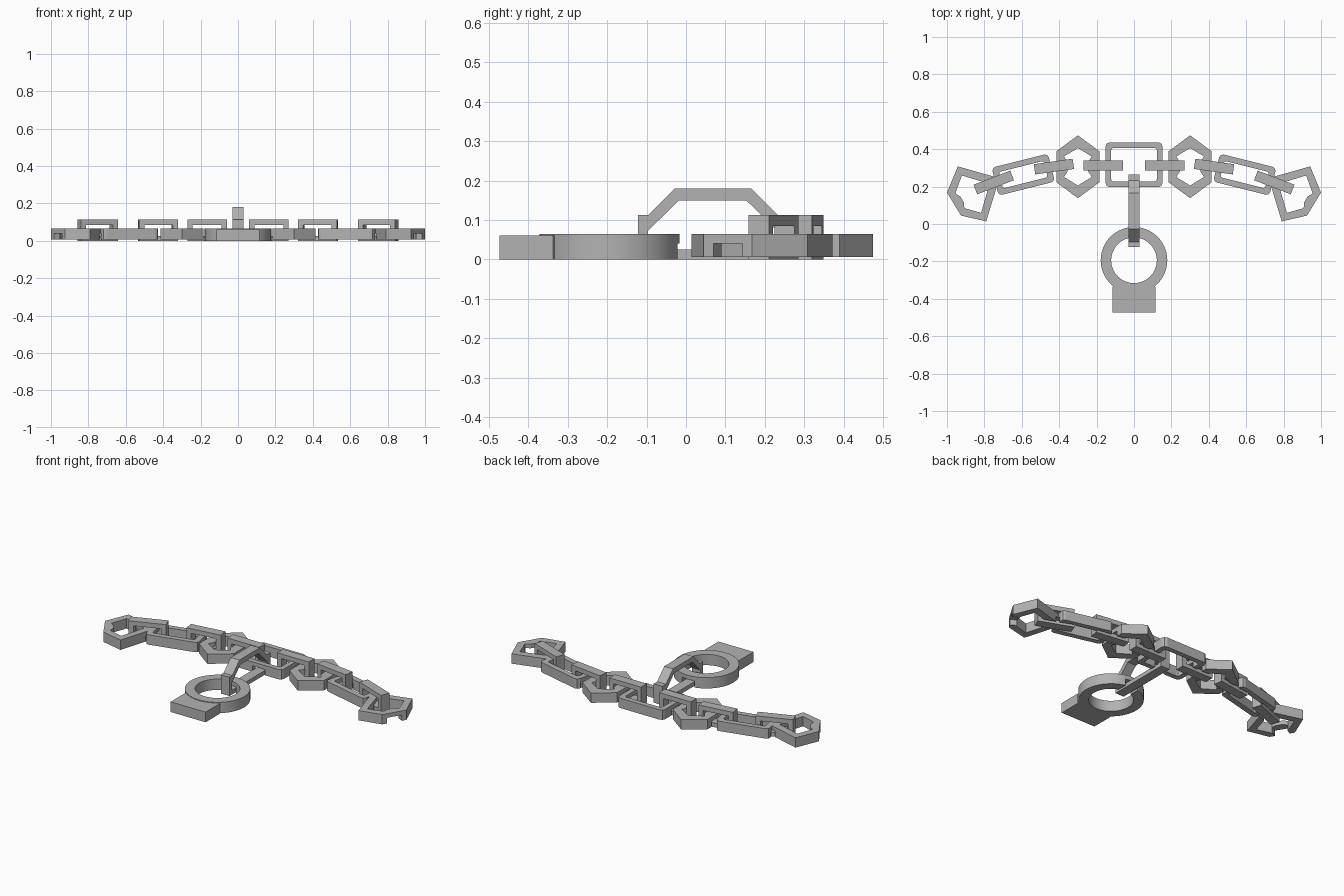
import bpy, bmesh
from math import sin, cos, pi, radians
from mathutils import Vector, Matrix

cube = bpy.data.objects.get("Cube")
if cube:
    bpy.data.objects.remove(cube, do_unlink=True)

grey = bpy.data.materials.new("plain_grey")
grey.use_nodes = True
GREY = (0.45, 0.45, 0.45, 1)
grey.diffuse_color = GREY
grey.node_tree.nodes["Principled BSDF"].inputs["Base Color"].default_value = GREY

LINK_LOW, LINK_TOP, NOTCH_TOP = 0.006, 0.065, 0.04
FLAT = Matrix.Identity(4)
UPRIGHT = Matrix.Rotation(pi / 2, 4, 'X')      # profile plane becomes x-z


def finish(name, bm, matrix):
    bmesh.ops.transform(bm, matrix=matrix, verts=bm.verts)
    bmesh.ops.recalc_face_normals(bm, faces=bm.faces)
    mesh = bpy.data.meshes.new(name)
    bm.to_mesh(mesh)
    bm.free()
    mesh.materials.append(grey)
    ob = bpy.data.objects.new(name, mesh)
    bpy.context.collection.objects.link(ob)
    return ob


def frame(name, outer, inner, low, top, matrix=FLAT):
    """Closed band between two matching outlines, extruded from low to top."""
    bm = bmesh.new()
    loops = [[bm.verts.new((x, y, z)) for x, y in pts]
             for pts, z in ((outer, low), (outer, top), (inner, top), (inner, low))]
    n = len(outer)
    for k in range(4):
        a, b = loops[k], loops[(k + 1) % 4]
        for i in range(n):
            j = (i + 1) % n
            bm.faces.new((a[i], a[j], b[j], b[i]))
    return finish(name, bm, matrix)


def prism(name, pts, low, top, matrix=FLAT):
    bm = bmesh.new()
    face = bm.faces.new([bm.verts.new((x, y, low)) for x, y in pts])
    new = bmesh.ops.extrude_face_region(bm, geom=[face])["geom"]
    moved = [v for v in new if isinstance(v, bmesh.types.BMVert)]
    bmesh.ops.translate(bm, vec=(0, 0, top - low), verts=moved)
    return finish(name, bm, matrix)


def rect(hx, hy, r=0.0, steps=3):
    if r == 0:
        return [(-hx, -hy), (hx, -hy), (hx, hy), (-hx, hy)]
    pts = []
    for q, (sx, sy) in enumerate(((1, 1), (-1, 1), (-1, -1), (1, -1))):
        for k in range(steps):
            a = (q + k / (steps - 1)) * pi / 2
            pts.append((sx * (hx - r) + r * cos(a), sy * (hy - r) + r * sin(a)))
    return pts


def circle(r, n=64):
    return [(r * cos(2 * pi * i / n), r * sin(2 * pi * i / n)) for i in range(n)]


def place(x, y, degrees=0):
    return Matrix.Translation((x, y, 0)) @ Matrix.Rotation(radians(degrees), 4, 'Z')


def notch(ob, places):
    """Cut channels under a link where a coupler passes."""
    for matrix, half in places:
        cutter = prism("notch_cutter", rect(half, 0.0425), -0.02, NOTCH_TOP, matrix)
        cutter.hide_render = True
        mod = ob.modifiers.new("notch", 'BOOLEAN')
        mod.operation, mod.solver, mod.object = 'DIFFERENCE', 'EXACT', cutter
        bpy.context.view_layer.update()
        dg = bpy.context.evaluated_depsgraph_get()
        mesh = bpy.data.meshes.new_from_object(ob.evaluated_get(dg))
        ob.modifiers.clear()
        ob.data = mesh
        bpy.data.objects.remove(cutter, do_unlink=True)


def coupler(name, matrix):
    """Upright rectangular loop that joins two flat links."""
    half, top = 0.105, 0.113
    outer = [(-half, 0), (half, 0), (half, top), (-half, top)]
    h = half - 0.028
    inner = [(-h, 0.025), (h, 0.025), (h, 0.085), (-h, 0.085)]
    frame(name, outer, inner, -0.0275, 0.0275, matrix @ UPRIGHT)


# Centre link
centre = frame("centre_link", rect(0.152, 0.12, 0.022), rect(0.122, 0.09, 0.012),
               LINK_LOW, LINK_TOP, place(0, 0.317))
hanger_slot = place(0, 0.16, 90)
centre_cuts = [(hanger_slot, 0.1)]

# Outlines of the angular links
half_out = [(0.115, 0.083), (0.115, 0.025), (0.115, -0.025), (0.115, -0.083)]
half_in = [(0.074, 0.055), (0.055, 0.025), (0.055, -0.025), (0.074, -0.055)]


def hexagon(side, tip):
    return [(0, tip)] + side + [(0, -tip)] + [(-x, y) for x, y in reversed(side)]


E, A, B, C, D = [Vector(p) for p in
                 ((0.72, 0.245), (0.79, 0.014), (0.925, 0.045), (1.0, 0.168), (0.942, 0.308))]
middle = (E + A + B + C + D) / 5
end_out = [E, A, B, B.lerp(C, 0.25), B.lerp(C, 0.75), C, D]
end_in = [middle + (p - middle) * s
          for p, s in zip(end_out, (0.66, 0.68, 0.64, 0.5, 0.5, 0.64, 0.68))]

# Both arms of the chain
for s, side in ((1, "left"), (-1, "right")):
    joints = [place(s * x, y, s * a) for x, y, a in
              ((0.165, 0.313, 0), (0.428, 0.307, -8), (0.75, 0.222, -21))]
    for matrix, label in zip(joints, ("inner", "middle", "outer")):
        coupler(f"{side}_{label}_coupler", matrix)
    cuts = [(m, 0.105) for m in joints]
    centre_cuts.append(cuts[0])

    hexa = frame(f"{side}_hexagon_link", hexagon(half_out, 0.168), hexagon(half_in, 0.1),
                 LINK_LOW, LINK_TOP, place(s * 0.3, 0.306))
    notch(hexa, cuts[:2])

    oblong = frame(f"{side}_oblong_link", rect(0.155, 0.077, 0.02), rect(0.123, 0.045, 0.01),
                   LINK_LOW, LINK_TOP, place(s * 0.592, 0.264, -14 * s))
    notch(oblong, cuts[1:])

    end = frame(f"{side}_end_link", [(s * p.x, p.y) for p in end_out],
                [(s * p.x, p.y) for p in end_in], LINK_LOW, LINK_TOP)
    gap = (B + C) / 2
    notch(end, [cuts[2], (place(s * gap.x, gap.y, -31 * s), 0.07)])

notch(centre, centre_cuts)

# Hanger joining the centre link to the pendant
hang_out = [(-0.122, 0), (0.265, 0), (0.265, 0.113), (0.232, 0.113),
            (0.165, 0.18), (-0.028, 0.18), (-0.095, 0.113), (-0.122, 0.113)]
hang_in = [(-0.096, 0.025), (0.236, 0.025), (0.236, 0.05), (0.236, 0.068),
           (0.153, 0.15), (-0.018, 0.15), (-0.096, 0.073), (-0.096, 0.05)]
frame("hanger", hang_out, hang_in, -0.029, 0.029,
      Matrix.Rotation(pi / 2, 4, 'Z') @ UPRIGHT)

# Pendant ring and its tab
ring = frame("pendant_ring", circle(0.178), circle(0.122), 0, LINK_TOP, place(0, -0.194))
notch(ring, [(place(0, -0.04, 90), 0.09)])
prism("pendant_tab", [(-0.116, -0.473), (0.116, -0.473), (0.116, -0.338),
                      (0.1, -0.325), (-0.1, -0.325), (-0.116, -0.338)], 0, 0.061)

bpy.ops.object.select_all(action='DESELECT')
ring.select_set(True)
bpy.context.view_layer.objects.active = ring
bpy.ops.object.shade_smooth_by_angle(angle=radians(30))
